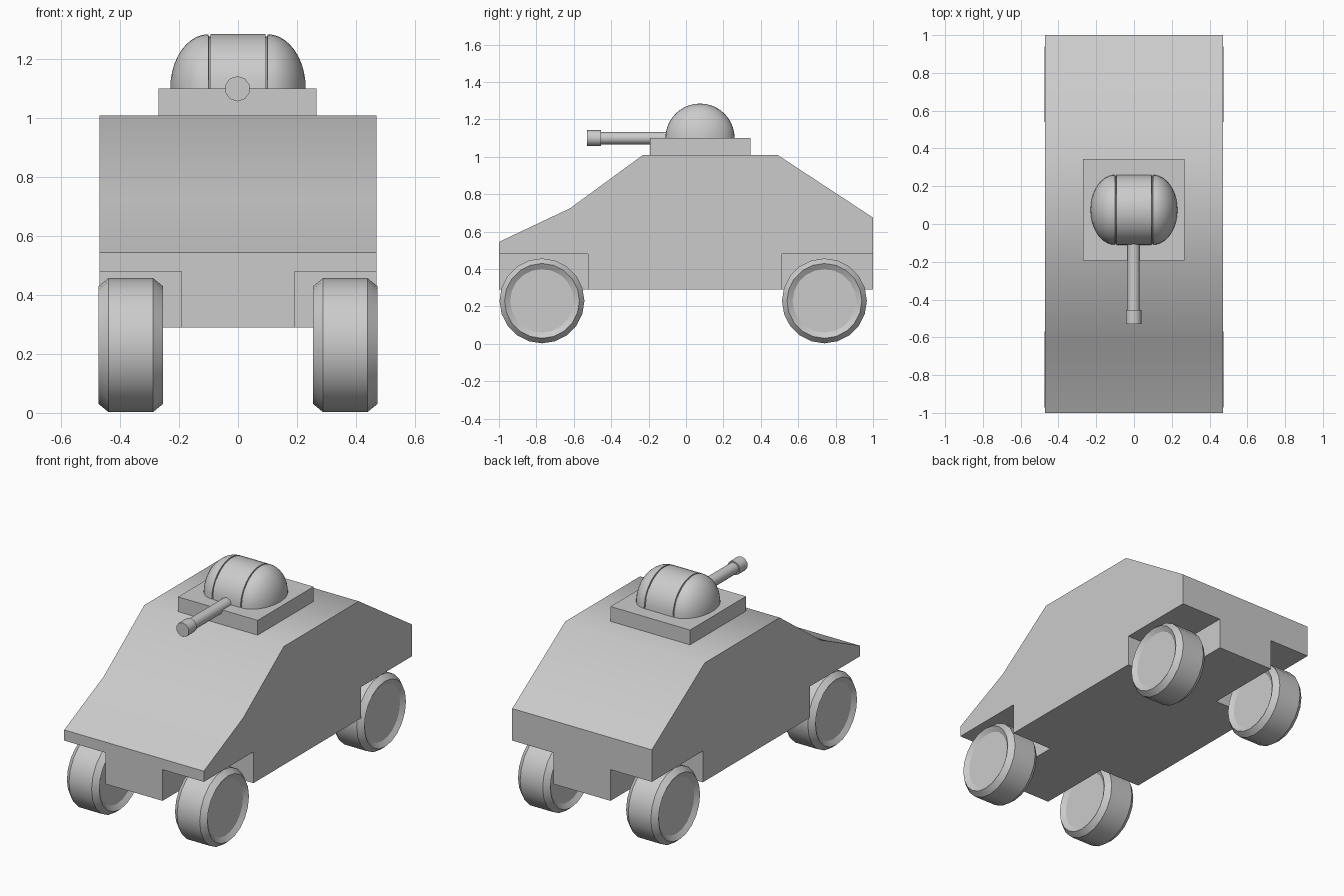
import bpy, bmesh, math
from mathutils import Matrix

if "Cube" in bpy.data.objects:
    bpy.data.objects.remove(bpy.data.objects["Cube"])


def finish(name, bm, angle=40):
    bmesh.ops.recalc_face_normals(bm, faces=bm.faces)
    me = bpy.data.meshes.new(name)
    bm.to_mesh(me)
    bm.free()
    ob = bpy.data.objects.new(name, me)
    bpy.context.collection.objects.link(ob)
    smooth(ob, angle)
    return ob


def smooth(ob, angle):
    bpy.ops.object.select_all(action='DESELECT')
    ob.select_set(True)
    bpy.context.view_layer.objects.active = ob
    bpy.ops.object.shade_smooth_by_angle(angle=math.radians(angle))


def box(name, lo, hi):
    bm = bmesh.new()
    bmesh.ops.create_cube(bm, size=1)
    for v in bm.verts:
        v.co = [(l + h) / 2 + c * (h - l) for l, h, c in zip(lo, hi, v.co)]
    return finish(name, bm)


def lathe(name, profile, segs, loc, turn=0, sweep=2 * math.pi, start=0, angle=30):
    """Revolve (x, radius) points about the x axis, then turn about z."""
    bm = bmesh.new()
    vs = [bm.verts.new((x, 0, r)) for x, r in profile]
    es = [bm.edges.new(p) for p in zip(vs, vs[1:])]
    bmesh.ops.rotate(bm, verts=vs, matrix=Matrix.Rotation(start, 3, 'X'))
    bmesh.ops.spin(bm, geom=vs + es, cent=(0, 0, 0), axis=(1, 0, 0),
                   angle=sweep, steps=segs)
    bmesh.ops.remove_doubles(bm, verts=bm.verts, dist=1e-4)
    bmesh.ops.holes_fill(bm, edges=bm.edges, sides=0)
    bm.transform(Matrix.Translation(loc) @ Matrix.Rotation(turn, 4, 'Z'))
    return finish(name, bm, angle)


# Hull: side profile extruded across the width
side = [(-1, .29), (-1, .545), (-.62, .725), (-.23, 1.01),
        (.49, 1.01), (1, .675), (1, .29)]
bm = bmesh.new()
face = bm.faces.new([bm.verts.new((-.47, y, z)) for y, z in side])
ext = bmesh.ops.extrude_face_region(bm, geom=[face], use_keep_orig=True)
bmesh.ops.translate(bm, vec=(.94, 0, 0),
                    verts=[g for g in ext['geom'] if isinstance(g, bmesh.types.BMVert)])
hull = finish("hull", bm)

# Wheel wells cut from the four lower corners
for sx in (-1, 1):
    for y0, y1 in ((-1.2, -.523), (.51, 1.2)):
        xs = sorted((sx * .192, sx * .7))
        cutter = box("well_cutter", (xs[0], y0, .1), (xs[1], y1, .48))
        cutter.hide_render = True
        mod = hull.modifiers.new("well", 'BOOLEAN')
        mod.operation, mod.solver, mod.object = 'DIFFERENCE', 'EXACT', cutter
        bpy.context.view_layer.objects.active = hull
        bpy.ops.object.modifier_apply(modifier=mod.name)
        bpy.data.objects.remove(cutter)
smooth(hull, 40)

# Wheels: chamfered tread with a shallow dish on both faces
half = [(.09, 0), (.09, .17), (.109, .2), (.076, .227)]
wheel = half + [(-x, r) for x, r in reversed(half)]
for sx, s in ((-1, "left"), (1, "right")):
    for y, e in ((-.77, "front"), (.74, "rear")):
        lathe(f"{e}_{s}_wheel", wheel, 20, (sx * .364, y, .23))

# Turret base plate
box("turret_base", (-.269, -.192, 1.01), (.267, .345, 1.1))

# Turret dome: half cylinder with rounded ends and two seam grooves
cap = [(.1 + .13 * math.cos(a), .185 * math.sin(a))
       for a in (math.pi / 2 * i / 10 for i in range(11))]
half = cap + [(.099, .178), (.094, .178), (.093, .185)]
dome = half + [(-x, r) for x, r in reversed(half)]
lathe("turret_dome", dome, 20, (0, .075, 1.1), sweep=math.pi, start=-math.pi / 2)

# Gun barrel and muzzle
gun = [(.05, 0), (.05, .034), (.455, .034), (.455, .043), (.53, .043), (.53, 0)]
lathe("gun_barrel", gun, 10, (-.002, 0, 1.1), turn=-math.pi / 2, angle=40)
